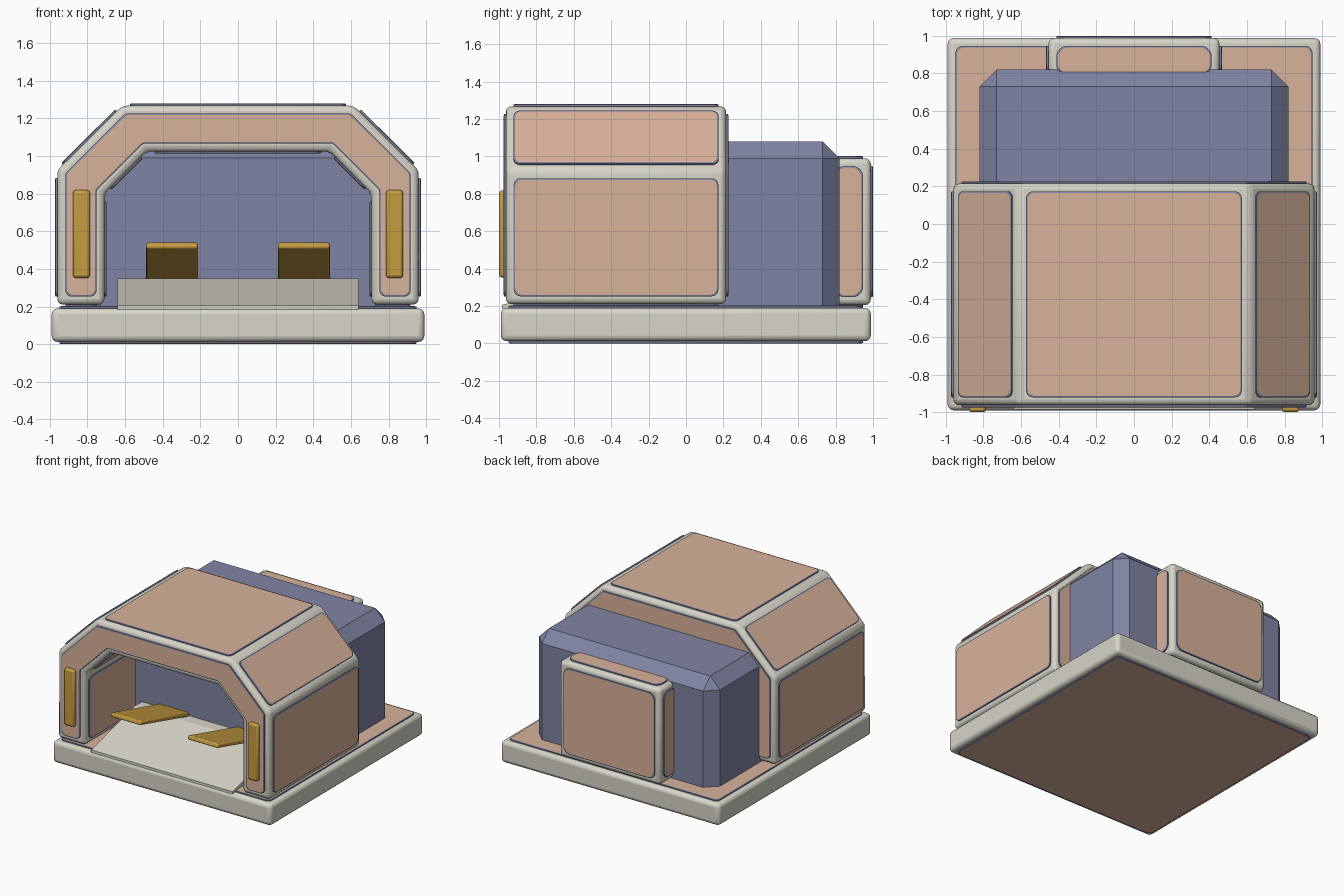
import bpy, bmesh, math
from mathutils import Vector, Matrix

if "Cube" in bpy.data.objects:
    bpy.data.objects.remove(bpy.data.objects["Cube"])


def material(name, r, g, b):
    m = bpy.data.materials.new(name)
    lin = [((c / 255 + 0.055) / 1.055) ** 2.4 for c in (r, g, b)]
    m.diffuse_color = (*lin, 1)
    m.use_nodes = True
    m.node_tree.nodes["Principled BSDF"].inputs["Base Color"].default_value = m.diffuse_color
    return m


GREY = material("warm_grey", 216, 213, 201)
PEACH = material("peach", 217, 178, 155)
BLUE = material("slate_blue", 128, 132, 163)
GOLD = material("gold", 198, 157, 66)


def finish(name, bm, mats, bevel=0, segments=3):
    bmesh.ops.recalc_face_normals(bm, faces=bm.faces)
    me = bpy.data.meshes.new(name)
    bm.to_mesh(me)
    bm.free()
    for m in mats:
        me.materials.append(m)
    ob = bpy.data.objects.new(name, me)
    bpy.context.collection.objects.link(ob)
    if bevel:
        mod = ob.modifiers.new("bevel", 'BEVEL')
        mod.width = bevel
        mod.segments = segments
        mod.limit_method = 'ANGLE'
        mod.angle_limit = math.radians(30)
        if segments > 1:
            bpy.context.view_layer.objects.active = ob
            ob.select_set(True)
            bpy.ops.object.shade_smooth_by_angle(angle=math.radians(35))
            ob.select_set(False)
    return ob


def box_mesh(x0, x1, y0, y1, z0, z1):
    bm = bmesh.new()
    mat = Matrix.Translation(((x0 + x1) / 2, (y0 + y1) / 2, (z0 + z1) / 2))
    bmesh.ops.create_cube(bm, size=1, matrix=mat @ Matrix.Diagonal((x1 - x0, y1 - y0, z1 - z0, 1)))
    bmesh.ops.recalc_face_normals(bm, faces=bm.faces)
    return bm


def prism_mesh(points, direction):
    """Flat outline swept along a direction."""
    bm = bmesh.new()
    face = bm.faces.new([bm.verts.new(p) for p in points])
    ext = bmesh.ops.extrude_face_region(bm, geom=[face], use_keep_orig=True)
    moved = [v for v in ext["geom"] if isinstance(v, bmesh.types.BMVert)]
    bmesh.ops.translate(bm, verts=moved, vec=direction)
    bmesh.ops.recalc_face_normals(bm, faces=bm.faces)
    return bm


def rounded_inset(pts, d, radius, steps=5):
    """Inset a counter-clockwise 2D outline and round its corners."""
    n = len(pts)
    ins = []
    for i in range(n):
        a = (pts[i] - pts[i - 1]).normalized()
        b = (pts[(i + 1) % n] - pts[i]).normalized()
        na, nb = Vector((-a.y, a.x)), Vector((-b.y, b.x))
        ins.append(pts[i] + (na + nb) * (d / (1 + na.dot(nb))))
    out = []
    for i in range(n):
        p = ins[i]
        a = (ins[i - 1] - p).normalized()
        b = (ins[(i + 1) % n] - p).normalized()
        turn = math.pi - a.angle(b)
        t = radius * math.tan(turn / 2)
        s, e = p + a * t, p + b * t
        center = p + (a + b).normalized() * (radius / math.cos(turn / 2))
        for k in range(steps + 1):
            q = s.lerp(e, k / steps) - center
            out.append(center + q.normalized() * radius)
    return out


def panels(name, bm, keep, radius=0.035):
    """Raised peach panel with a blue rim on each chosen face."""
    out = bmesh.new()
    for f in bm.faces:
        if not keep(f):
            continue
        n = f.normal.copy()
        o = f.verts[0].co.copy()
        u = (f.verts[1].co - o).normalized()
        v = n.cross(u)
        pts = [Vector(((w.co - o).dot(u), (w.co - o).dot(v))) for w in f.verts]
        rings = []
        for d, h in ((0.042, -0.012), (0.042, 0.009), (0.050, 0.012)):
            rings.append([out.verts.new(o + u * p.x + v * p.y + n * h)
                          for p in rounded_inset(pts, d, radius)])
        m = len(rings[0])
        for lo, hi in zip(rings, rings[1:]):
            for i in range(m):
                j = (i + 1) % m
                out.faces.new((lo[i], lo[j], hi[j], hi[i])).material_index = 1
        out.faces.new(rings[-1]).material_index = 0
        out.faces.new(rings[0][::-1]).material_index = 1
    finish(name, out, [PEACH, BLUE])


# Base slab with panels above and below
base = box_mesh(-0.99, 0.99, -0.99, 0.988, 0.012, 0.19)
panels("base_panels", base, lambda f: abs(f.normal.z) > 0.5)
finish("base_slab", base, [GREY], 0.03)

# Entrance arch, panelled on every face
right = [(0.71, 0.21), (0.96, 0.21), (0.96, 0.925), (0.615, 1.268)]
inner = [(0.485, 1.025), (0.71, 0.80)]
outline = right + [(-x, z) for x, z in right[::-1]] + [(-x, z) for x, z in inner[::-1]] + inner
arch = prism_mesh([(x, -0.963, z) for x, z in outline], (0, 1.178, 0))
panels("arch_panels", arch, lambda f: True)
finish("arch_frame", arch, [GREY], 0.03)

# Main body behind the arch with flat chamfers
finish("rear_body", box_mesh(-0.82, 0.82, -0.33, 0.82, 0.1, 1.08), [BLUE], 0.09, 1)

# Back pack on the rear wall
pack = box_mesh(-0.455, 0.455, 0.75, 0.988, 0.205, 0.99)
panels("back_pack_panels", pack, lambda f: f.normal.y > -0.5, 0.055)
finish("back_pack_frame", pack, [GREY], 0.03)

# Entrance ramp
ramp = [(-0.64, -0.985, 0.185), (-0.64, -0.985, 0.206), (-0.64, -0.42, 0.35),
        (-0.64, -0.3, 0.35), (-0.64, -0.3, 0.185)]
finish("entrance_ramp", prism_mesh(ramp, (1.28, 0, 0)), [GREY])

for side, s in (("left", -1), ("right", 1)):
    # Front lamp on the arch leg
    x = 0.832 * s
    finish(side + "_lamp", box_mesh(x - 0.046, x + 0.046, -1.0, -0.95, 0.352, 0.818),
           [GOLD], 0.015, 2)
    # Tilted tray, rising toward the front
    tray = box_mesh(-0.138, 0.138, -0.33, 0.33, -0.017, 0.017)
    bmesh.ops.transform(tray, verts=tray.verts, matrix=Matrix.Translation((0.35 * s, -0.635, 0.44))
                        @ Matrix.Rotation(math.radians(-15), 4, 'X'))
    finish(side + "_tray", tray, [GOLD], 0.01, 2)
